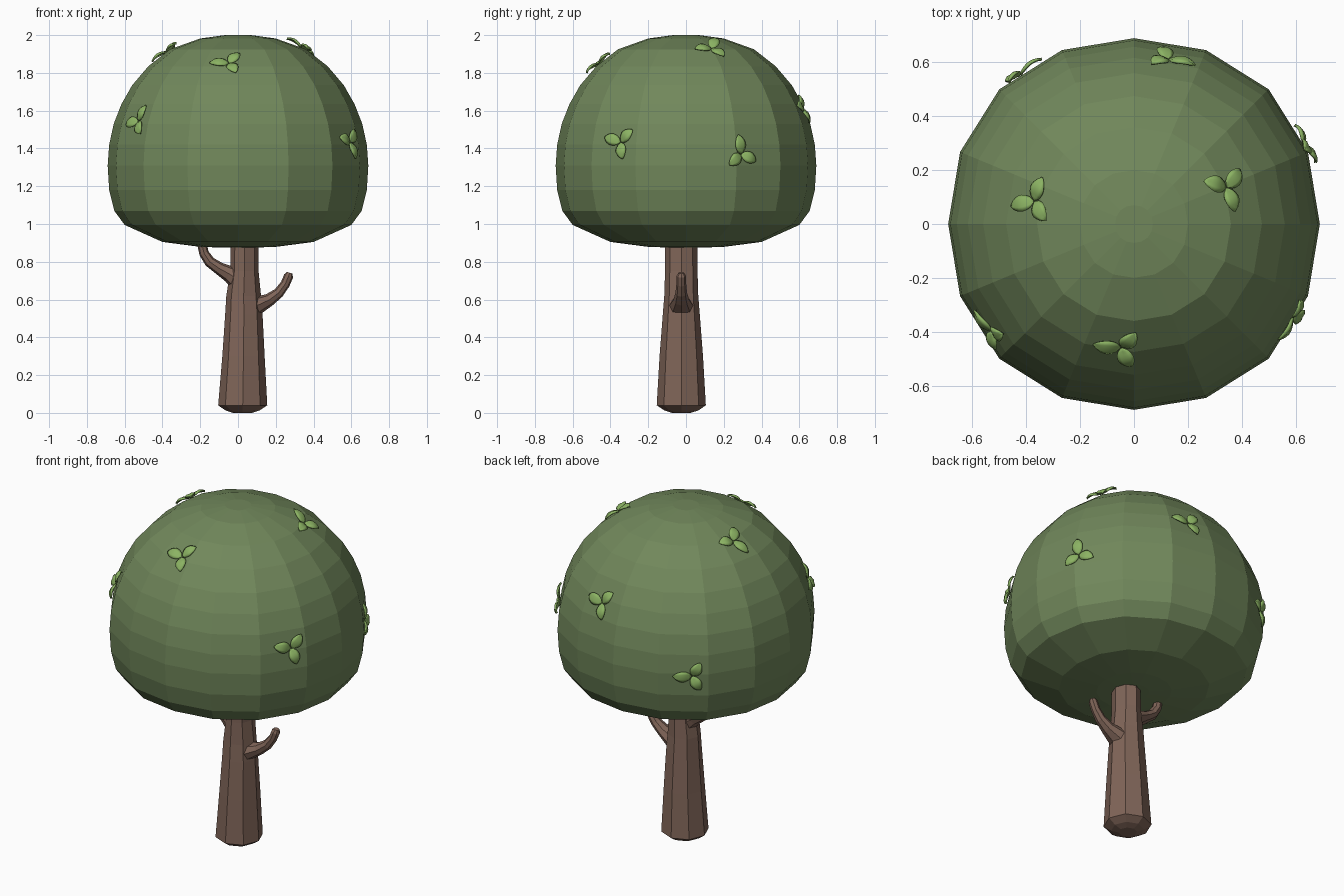
import bpy, bmesh, math
from mathutils import Vector
from mathutils.bvhtree import BVHTree

if "Cube" in bpy.data.objects:
    bpy.data.objects.remove(bpy.data.objects["Cube"])


def material(name, rgb):
    m = bpy.data.materials.new(name)
    m.diffuse_color = (*rgb, 1)
    m.use_nodes = True
    m.node_tree.nodes["Principled BSDF"].inputs["Base Color"].default_value = m.diffuse_color
    return m


FOLIAGE = material("foliage green", (0.165, 0.245, 0.105))
LEAF = material("leaf green", (0.26, 0.45, 0.125))
BARK = material("bark brown", (0.215, 0.130, 0.098))


def finish(bm, name, mat):
    bmesh.ops.recalc_face_normals(bm, faces=bm.faces)
    me = bpy.data.meshes.new(name)
    bm.to_mesh(me)
    bm.free()
    me.materials.append(mat)
    ob = bpy.data.objects.new(name, me)
    bpy.context.collection.objects.link(ob)
    return ob


def skin(bm, rings):
    """Bridge rings of points into a closed tube with capped ends."""
    loops = [[bm.verts.new(p) for p in ring] for ring in rings]
    n = len(loops[0])
    for a, b in zip(loops, loops[1:]):
        for i in range(n):
            j = (i + 1) % n
            bm.faces.new((a[i], a[j], b[j], b[i]))
    bm.faces.new(loops[0])
    bm.faces.new(loops[-1])


# Canopy: 16-sided dome, slightly squared in plan, with a shallow underside
profile = [(0.08, 0.875), (0.20, 0.879), (0.40, 0.905), (0.60, 0.995), (0.655, 1.07),
           (0.682, 1.18), (0.69, 1.31), (0.682, 1.42), (0.658, 1.53), (0.617, 1.635),
           (0.56, 1.735), (0.475, 1.835), (0.36, 1.925), (0.20, 1.982), (0.07, 2.0)]
square = (1.0, 1.013, 1.025, 1.013)
bm = bmesh.new()
skin(bm, [[(r * square[i % 4] * math.cos(i * math.pi / 8),
            r * square[i % 4] * math.sin(i * math.pi / 8), z) for i in range(16)]
          for r, z in profile])
bmesh.ops.recalc_face_normals(bm, faces=bm.faces)
tree = BVHTree.FromBMesh(bm)
finish(bm, "canopy", FOLIAGE)

# Trunk: tapered octagon with chamfered foot; (z, centre x, rx, ry)
sections = [(0.0, 0.024, 0.05, 0.05), (0.013, 0.024, 0.09, 0.09), (0.04, 0.025, 0.13, 0.13),
            (0.30, 0.029, 0.112, 0.115), (0.52, 0.031, 0.099, 0.098),
            (0.62, 0.030, 0.092, 0.09), (0.75, 0.034, 0.075, 0.086), (1.0, 0.036, 0.072, 0.085)]
bm = bmesh.new()
skin(bm, [[(cx + rx * math.cos(i * math.pi / 4), -0.025 + ry * math.sin(i * math.pi / 4), z)
           for i in range(8)] for z, cx, rx, ry in sections])
finish(bm, "trunk", BARK)


# Branches: octagonal tubes in the xz plane; (x, z, radius, y radius)
def branch(name, path):
    bm = bmesh.new()
    rings = []
    for k, (x, z, r, ry) in enumerate(path):
        a, b = path[max(k - 1, 0)], path[min(k + 1, len(path) - 1)]
        t = Vector((b[0] - a[0], 0, b[1] - a[1])).normalized()
        side = Vector((t.z, 0, -t.x))
        rings.append([Vector((x, -0.025, z)) + side * r * math.cos(i * math.pi / 4)
                      + Vector((0, ry * math.sin(i * math.pi / 4), 0)) for i in range(8)])
    skin(bm, rings)
    finish(bm, name, BARK)


branch("right_branch", [(0.06, 0.555, 0.065, 0.075), (0.115, 0.575, 0.046, 0.058),
                        (0.165, 0.598, 0.034, 0.042), (0.215, 0.635, 0.028, 0.031),
                        (0.25, 0.682, 0.025, 0.026), (0.268, 0.725, 0.025, 0.025),
                        (0.273, 0.742, 0.015, 0.015)])
branch("left_branch", [(0.01, 0.70, 0.065, 0.07), (-0.045, 0.735, 0.044, 0.052),
                       (-0.10, 0.765, 0.033, 0.038), (-0.15, 0.80, 0.029, 0.031),
                       (-0.18, 0.845, 0.026, 0.027), (-0.19, 0.89, 0.025, 0.025),
                       (-0.191, 0.92, 0.018, 0.018)])


# Leaf sprigs: three arched leaves spreading over the canopy surface
def sprig(name, at, turn):
    p, normal, _, _ = tree.find_nearest(Vector(at))
    n = (normal + (p - Vector((0, 0, 1.3))).normalized()).normalized()
    right = Vector((0, 0, 1)).cross(n).normalized()
    up = n.cross(right)
    bm = bmesh.new()
    for k, length in enumerate((0.098, 0.088, 0.088)):
        a = math.radians(turn + 120 * k)
        d = right * math.cos(a) + up * math.sin(a)
        s = n.cross(d)
        rows = []
        for i in range(8):
            t = i / 7
            w = 0.003 + 0.027 * math.sin(math.pi * t ** 0.9) ** 0.8 if 0 < i < 7 else 0.002
            h = 0.006 + 0.024 * math.sin(math.pi * t * 0.85) - 0.008 * t
            rows.append([bm.verts.new(p + d * (0.004 + length * t) + s * w * v
                                      + n * (h - 0.009 * v * v * w / 0.03 - 0.004 * (v == 0)))
                         for v in (-1, -0.5, 0, 0.5, 1)])
        for r0, r1 in zip(rows, rows[1:]):
            for j in range(4):
                bm.faces.new((r0[j], r0[j + 1], r1[j + 1], r1[j]))
    ob = finish(bm, name, LEAF)
    mod = ob.modifiers.new("thickness", "SOLIDIFY")
    mod.thickness = 0.008
    mod.offset = 0
    for f in ob.data.polygons:
        f.use_smooth = True


sprigs = [((-0.05, -0.47, 1.865), 180), ((-0.53, -0.40, 1.545), 190),
          ((0.60, -0.35, 1.435), 165), ((0.64, 0.295, 1.37), 97),
          ((0.345, 0.135, 1.93), 64), ((-0.375, 0.085, 1.92), -71),
          ((0.13, 0.63, 1.62), 172), ((-0.43, 0.56, 1.30), 180)]
for i, (at, turn) in enumerate(sprigs):
    sprig(f"leaf_sprig_{i + 1}", at, turn)
